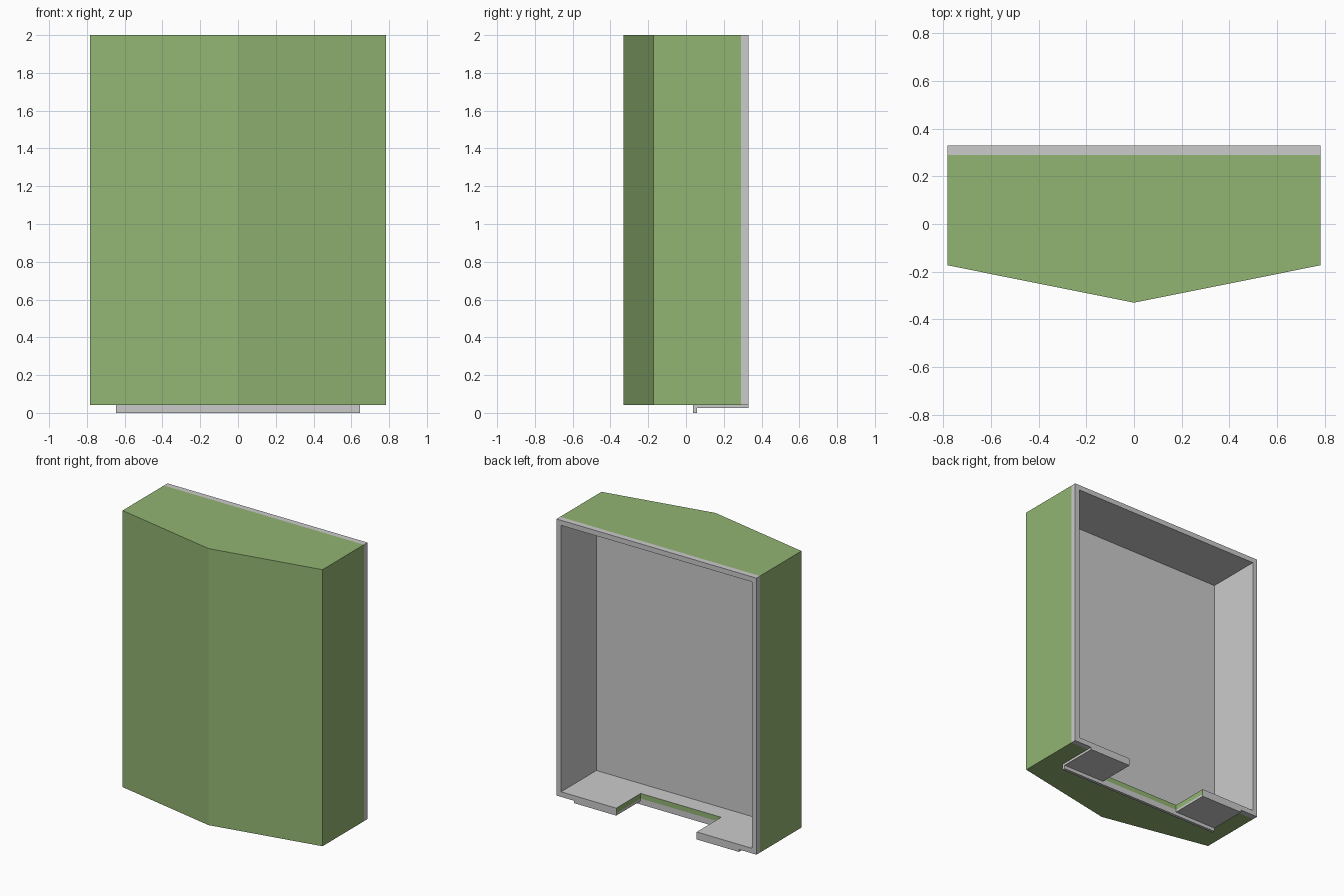
import bpy, bmesh

if "Cube" in bpy.data.objects:
    bpy.data.objects.remove(bpy.data.objects["Cube"])

green = bpy.data.materials.new("green_paint")
green.diffuse_color = (0.29, 0.46, 0.17, 1)
green.use_nodes = True
green.node_tree.nodes["Principled BSDF"].inputs["Base Color"].default_value = green.diffuse_color

BACK, SEAM, HALF = 0.33, 0.29, 0.783      # back plane, colour seam, half width
BOTTOM, TOP, WALL = 0.042, 2.0, 0.036
CAVITY_FRONT = -0.065
NOTCH_HALF, NOTCH_FRONT = 0.315, 0.057


def add_object(name, bm):
    bmesh.ops.recalc_face_normals(bm, faces=bm.faces)
    mesh = bpy.data.meshes.new(name)
    bm.to_mesh(mesh)
    bm.free()
    obj = bpy.data.objects.new(name, mesh)
    bpy.context.collection.objects.link(obj)
    return obj


def prism(name, outline, z0, z1, seam=None):
    bm = bmesh.new()
    base = bm.faces.new([bm.verts.new((x, y, z0)) for x, y in outline])
    ext = bmesh.ops.extrude_face_region(bm, geom=[base], use_keep_orig=True)
    for v in ext["geom"]:
        if isinstance(v, bmesh.types.BMVert):
            v.co.z = z1
    if seam is not None:
        bmesh.ops.bisect_plane(bm, geom=bm.verts[:] + bm.edges[:] + bm.faces[:],
                               plane_co=(0, seam, 0), plane_no=(0, 1, 0))
    return add_object(name, bm)


def box(name, x0, x1, y0, y1, z0, z1):
    return prism(name, [(x0, y0), (x1, y0), (x1, y1), (x0, y1)], z0, z1)


# Body with a shallow pointed front, seamed near the back edge
body = prism("green_shell", [(-HALF, BACK), (-HALF, -0.173), (0, -BACK),
                             (HALF, -0.173), (HALF, BACK)], BOTTOM, TOP, SEAM)

# Open back cavity and floor notch
cutters = [
    box("cavity_cutter", -HALF + WALL, HALF - WALL, CAVITY_FRONT, 0.5,
        BOTTOM + WALL, TOP - WALL),
    box("notch_cutter", -NOTCH_HALF, NOTCH_HALF, NOTCH_FRONT, 0.6, -0.1, 0.3),
]
for cutter in cutters:
    cutter.hide_render = True
    mod = body.modifiers.new(cutter.name, "BOOLEAN")
    mod.operation, mod.solver, mod.object = "DIFFERENCE", "EXACT", cutter
bpy.context.view_layer.update()
carved = bpy.data.meshes.new_from_object(
    body.evaluated_get(bpy.context.evaluated_depsgraph_get()))
body.modifiers.clear()
for cutter in cutters:
    bpy.data.objects.remove(cutter)


def is_lining(face):
    c = face.calc_center_median()
    inside = (abs(c.x) < HALF - 0.01 and c.y > CAVITY_FRONT - 0.01
              and BOTTOM + WALL - 0.005 < c.z < TOP - 0.01)
    return c.y > SEAM + 0.001 or inside


# Split the carved body into the green shell and the grey lining with back rim
def split_part(obj, lining):
    bm = bmesh.new()
    bm.from_mesh(carved)
    drop = [f for f in bm.faces if is_lining(f) != lining]
    bmesh.ops.delete(bm, geom=drop, context="FACES")
    bm.to_mesh(obj.data)
    bm.free()


split_part(body, False)
body.data.materials.clear()
body.data.materials.append(green)
lining = bpy.data.objects.new("lining_and_rim", bpy.data.meshes.new("lining_and_rim"))
bpy.context.collection.objects.link(lining)
split_part(lining, True)
lining.data.materials.clear()

# Floor plates on both sides of the notch, and the lip in front of them
for side, s in (("left", -1), ("right", 1)):
    a, b = sorted((s * NOTCH_HALF, s * 0.645))
    box("floor_plate_" + side, a, b, NOTCH_FRONT, BACK, 0.025, BOTTOM)
box("floor_lip", -0.645, 0.645, 0.037, NOTCH_FRONT, 0, BOTTOM)
